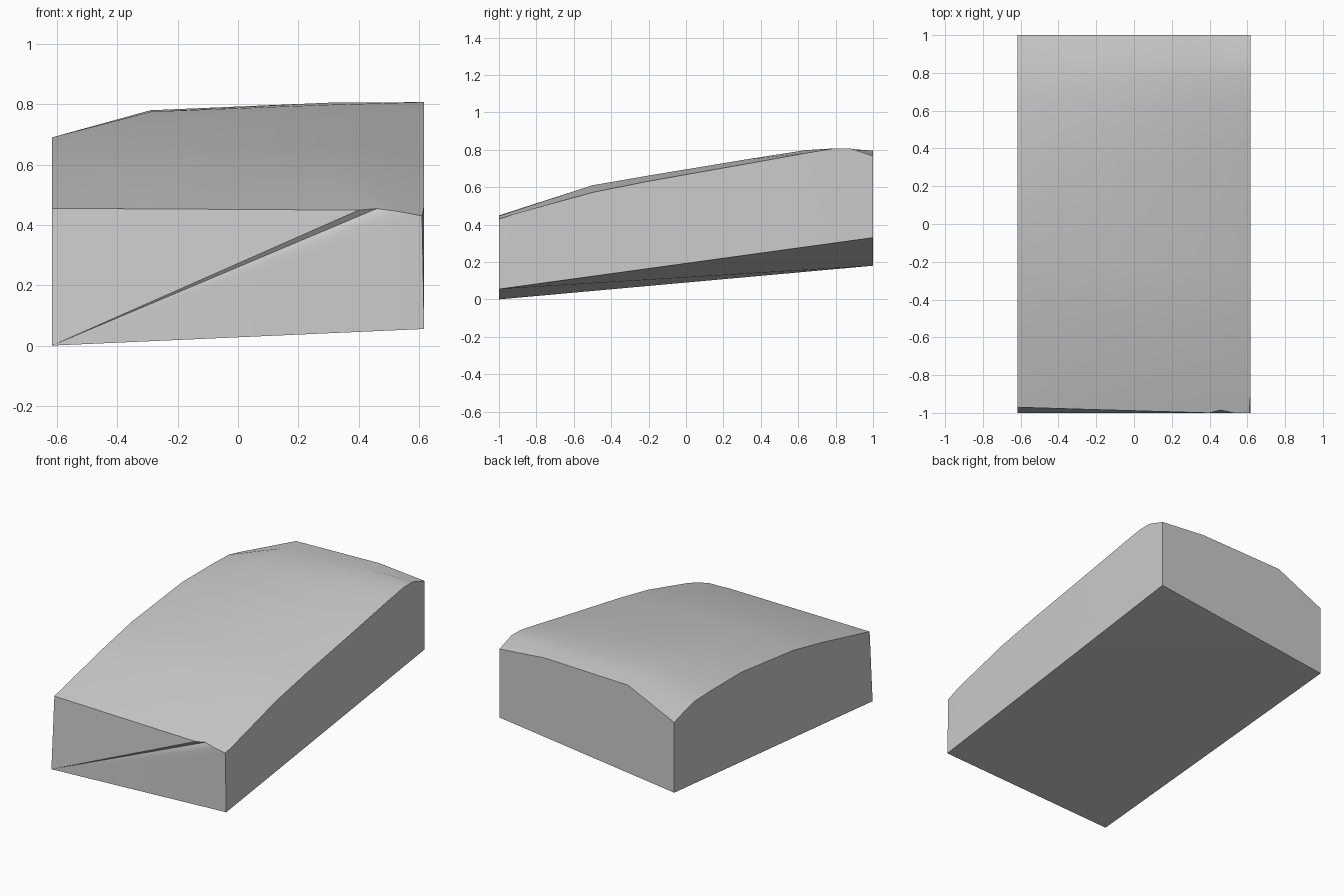
import bpy, bmesh, math

cube = bpy.data.objects.get("Cube")
if cube:
    bpy.data.objects.remove(cube, do_unlink=True)

# Plain grey finish
grey = bpy.data.materials.new("plain_grey")
grey.use_nodes = True
colour = (0.6, 0.6, 0.6, 1)
grey.diffuse_color = colour
grey.node_tree.nodes["Principled BSDF"].inputs["Base Color"].default_value = colour

W = 0.617
bm = bmesh.new()


def vert(x, y, z):
    return bm.verts.new((x, y, z))


def face(*verts):
    return bm.faces.new(verts)


# Underside corners: the slab is tilted and slightly twisted
front_a = vert(-W, -1, 0)
front_b = vert(W, -1, 0.055)
back_b = vert(W, 1, 0.33)
back_a = vert(-W, 1, 0.18)

# Front rim, with a notch where the wedge-shaped groove opens
rim_a = vert(-W, -0.97, 0.455)
rim_mid = vert(-0.29, -0.98, 0.453)
notch_top = vert(0.4, -1, 0.449)
notch_deep = vert(0.46, -0.985, 0.454)
notch_low = vert(0.53, -1, 0.445)
rim_b = vert(0.61, -1, 0.43)
rim_side = vert(W, -0.9, 0.462)

# Domed top: heights of the columns along the length
rows = (-0.5, -0.2, 0.32, 0.64, 0.79, 0.88, 1)
columns = {
    -W: (0.567, 0.63, 0.69, 0.69, 0.685, 0.665, 0.628),
    -0.29: (0.6, 0.655, 0.735, 0.775, 0.78, 0.78, 0.779),
    0.3: (0.61, 0.662, 0.748, 0.798, 0.805, 0.804, 0.795),
    W: (0.572, 0.632, 0.724, 0.782, 0.807, 0.807, 0.767),
}
top = [[vert(x, y, z) for y, z in zip(rows, heights)]
       for x, heights in columns.items()]
for left, right in zip(top, top[1:]):
    for j in range(len(rows) - 1):
        face(left[j], right[j], right[j + 1], left[j + 1])

# Strip joining the top to the front rim
face(rim_a, rim_mid, top[1][0], top[0][0])
face(rim_mid, notch_top, top[2][0], top[1][0])
face(notch_top, notch_deep, top[2][0])
face(notch_deep, notch_low, top[2][0])
face(notch_low, rim_b, rim_side, top[3][0], top[2][0])

# Front wall, split by the groove that narrows to the low corner
face(front_a, notch_top, rim_mid, rim_a)
face(front_a, notch_deep, notch_top)
face(front_a, notch_low, notch_deep)
face(front_a, front_b, rim_b, notch_low)

# Side walls, back wall and underside
face(front_b, rim_side, rim_b)
face(front_b, back_b, *reversed(top[3]), rim_side)
face(back_a, front_a, rim_a, *top[0])
face(back_b, back_a, *[column[-1] for column in top])
face(front_a, back_a, front_b)
face(front_b, back_a, back_b)

bmesh.ops.recalc_face_normals(bm, faces=bm.faces)
mesh = bpy.data.meshes.new("domed_block")
bm.to_mesh(mesh)
bm.free()
mesh.materials.append(grey)
block = bpy.data.objects.new("domed_block", mesh)
bpy.context.collection.objects.link(block)
bpy.context.view_layer.objects.active = block
block.select_set(True)
bpy.ops.object.shade_smooth_by_angle(angle=math.radians(30))
